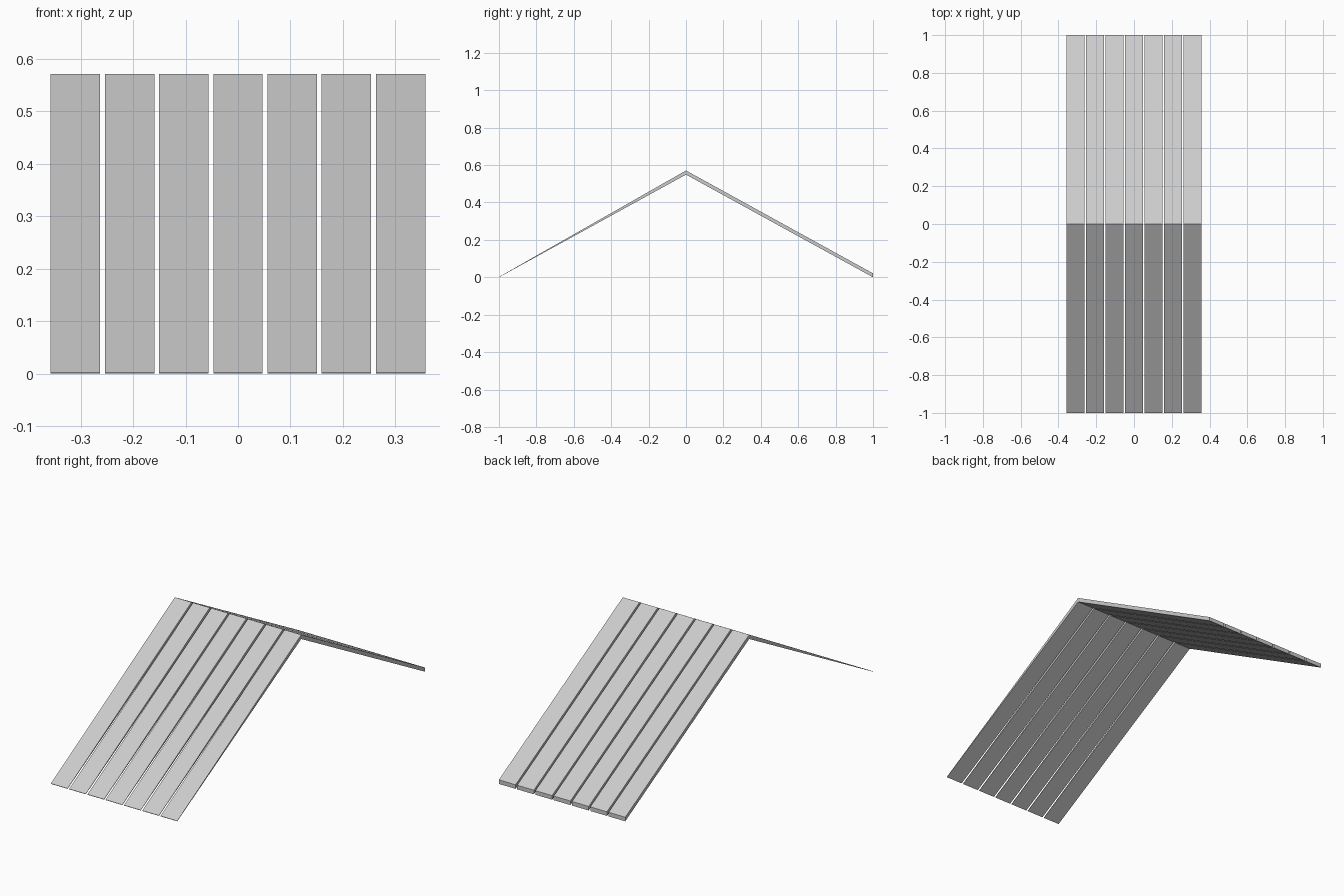
import bpy, bmesh

if "Cube" in bpy.data.objects:
    bpy.data.objects.remove(bpy.data.objects["Cube"])

COUNT, PITCH, WIDTH = 7, 0.1033, 0.0943

# Side profile (y, z): thin at the front eave, full thickness at ridge and back eave
PROFILE = [(-1, 0.0), (-1, 0.002), (0, 0.571), (1, 0.021), (1, 0.0), (0, 0.549)]


def make_plank(name, x):
    bm = bmesh.new()
    left = [bm.verts.new((-WIDTH / 2, y, z)) for y, z in PROFILE]
    right = [bm.verts.new((WIDTH / 2, y, z)) for y, z in PROFILE]
    n = len(PROFILE)
    # Outer, inner and end faces
    for i in range(n):
        j = (i + 1) % n
        bm.faces.new((left[i], left[j], right[j], right[i]))
    # Each side is two quads, split at the ridge
    for side in (left, right):
        bm.faces.new((side[0], side[1], side[2], side[5]))
        bm.faces.new((side[2], side[3], side[4], side[5]))
    bmesh.ops.recalc_face_normals(bm, faces=bm.faces[:])
    mesh = bpy.data.meshes.new(name)
    bm.to_mesh(mesh)
    bm.free()
    obj = bpy.data.objects.new(name, mesh)
    obj.location.x = x
    bpy.context.collection.objects.link(obj)


# Row of folded roof planks with narrow gaps
for k in range(COUNT):
    make_plank(f"roof_plank_{k + 1}", (k - (COUNT - 1) / 2) * PITCH)
